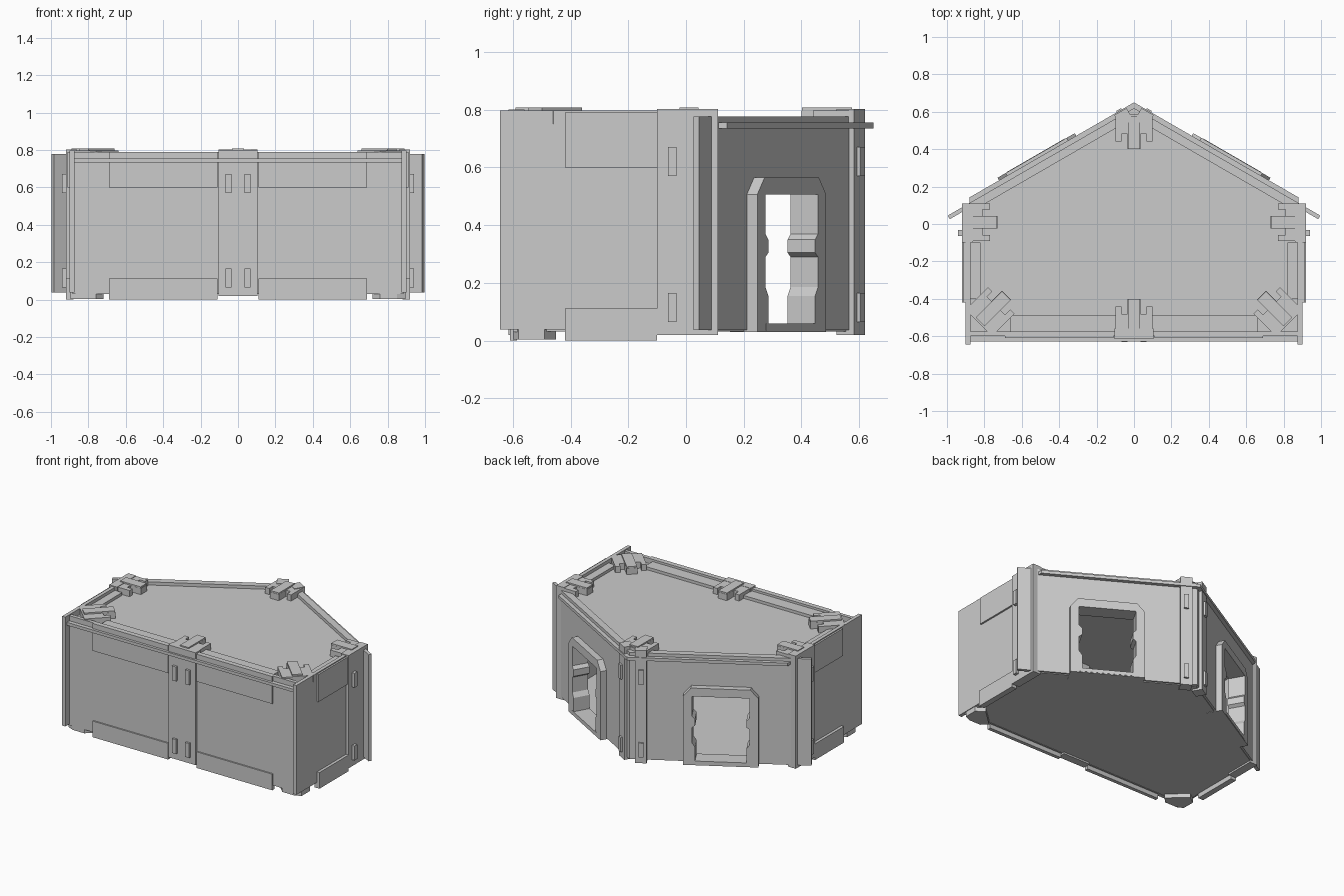
import bpy, math
from mathutils import Matrix, Vector

if "Cube" in bpy.data.objects:
    bpy.data.objects.remove(bpy.data.objects["Cube"])

A = math.radians(30)
# directions of the right angled wall: U runs along it, N points outward
U, N = Vector((math.cos(A), -math.sin(A), 0)), Vector((math.sin(A), math.cos(A), 0))
APEX = Vector((0, 0.62, 0))


def plate(name, loops, lo, hi, mat=None, mirror=False):
    """Flat plate from outline loops (later loops are holes), from lo to hi along its normal."""
    cu = bpy.data.curves.new(name, 'CURVE')
    cu.dimensions, cu.fill_mode = '2D', 'BOTH'
    cu.extrude = (hi - lo) / 2
    for pts in loops:
        s = cu.splines.new('POLY')
        s.points.add(len(pts) - 1)
        for p, (x, y) in zip(s.points, pts):
            p.co = (x, y, 0, 1)
        s.use_cyclic_u = True
    tmp = bpy.data.objects.new(name + "_outline", cu)
    bpy.context.collection.objects.link(tmp)
    dg = bpy.context.evaluated_depsgraph_get()
    me = bpy.data.meshes.new_from_object(tmp.evaluated_get(dg))
    bpy.data.objects.remove(tmp)
    me.transform(Matrix.Translation((0, 0, (lo + hi) / 2)))
    if mat:
        me.transform(mat)
    me.shade_flat()
    ob = bpy.data.objects.new(name, me)
    bpy.context.collection.objects.link(ob)
    if mirror:
        ob.modifiers.new("mirror", 'MIRROR').use_mirror_merge = False
    return ob


def rect(x0, x1, y0, y1):
    return [(x0, y0), (x1, y0), (x1, y1), (x0, y1)]


def box(name, x0, x1, y0, y1, z0, z1, mirror=True):
    return plate(name, [rect(x0, x1, y0, y1)], z0, z1, None, mirror)


def wall_plate(name, loops, n0, n1):
    """Plate on the angled wall; n is the distance outward from its face."""
    m = Matrix.Identity(4)
    for i, v in enumerate((U, Vector((0, 0, 1)), -N, APEX)):
        for r in range(3):
            m[r][i] = v[r]
    return plate(name, loops, -n1, -n0, m, True)


# floor and ceiling slabs; the ceiling edge shows as a ledge outside the walls
def room(front, side, corner, apex):
    return [(-side, front), (side, front), (side, corner), (0, apex), (-side, corner)]


plate("ceiling", [room(-0.628, 0.88, 0.142, 0.65)], 0.734, 0.755)
plate("floor", [room(-0.585, 0.885, 0.095, 0.605)], 0.032, 0.056)

# front wall with raised plates
box("front_wall", -0.885, 0.885, -0.60, -0.575, 0.03, 0.79, False)
box("front_top_plate", 0.11, 0.69, -0.61, -0.585, 0.60, 0.79)
box("front_bottom_plate", 0.11, 0.69, -0.61, -0.585, 0.0, 0.112)
box("front_post", -0.105, 0.105, -0.615, -0.56, 0.02, 0.80, False)

# side walls with raised plates
box("side_wall", 0.875, 0.90, -0.645, 0.10, 0.038, 0.797)
box("side_top_plate", 0.88, 0.912, -0.42, -0.10, 0.60, 0.79)
box("side_bottom_plate", 0.88, 0.92, -0.42, -0.10, 0.0, 0.112)
box("side_post", 0.86, 0.92, -0.10, 0.11, 0.02, 0.802)

# angled walls with doorway
C, OP = 0.58, 0.182
steps = [(OP - 0.02, 0.06), (OP - 0.02, 0.155), (OP, 0.185), (OP, 0.29),
         (OP - 0.02, 0.305), (OP - 0.02, 0.35), (OP, 0.37), (OP, 0.507)]
doorway = [(C + x, z) for x, z in steps] + [(C - x, z) for x, z in reversed(steps)]
half = [(0.238, 0.03), (0.238, 0.507), (0.188, 0.565)]
surround = [(C + x, z) for x, z in half] + [(C - x, z) for x, z in reversed(half)]
wall_plate("angled_wall", [rect(0, 1.15, 0.037, 0.777), doorway], -0.022, 0.0)
wall_plate("angled_wall_lining", [rect(0, 1.03, 0.037, 0.777), doorway], -0.045, -0.021)
wall_plate("door_surround", [surround, doorway], -0.068, 0.042)
wall_plate("door_sill", [rect(C - 0.18, C + 0.18, 0.035, 0.06)], -0.05, 0.044)
wall_plate("apex_post", [rect(0.035, 0.11, 0.02, 0.802)], -0.05, 0.02)

# upright clip pegs on the posts
for i, (z0, z1) in enumerate(((0.065, 0.165), (0.57, 0.67))):
    box(f"front_peg_{i}", 0.035, 0.066, -0.63, -0.60, z0, z1)
    box(f"side_peg_{i}", 0.91, 0.94, -0.063, -0.033, z0, z1)
    wall_plate(f"apex_peg_{i}", [rect(0.06, 0.09, z0, z1)], 0.0, 0.034)

# low beams on the ceiling behind the front and side rims
box("front_beam", 0.10, 0.66, -0.59, -0.49, 0.75, 0.775)
box("side_beam", 0.82, 0.88, -0.40, -0.10, 0.75, 0.775)


# forked clips lying across the rim: local +y points into the room
def clip(name, x, y, deg, depth, mirror):
    m = Matrix.Translation((x, y, 0)) @ Matrix.Rotation(math.radians(deg), 4, 'Z')
    d = depth
    right = [(0.10, 0), (0.10, d - 0.04), (0.068, d - 0.04), (0.068, d - 0.08),
             (0.034, d - 0.08), (0.034, d)]
    fork = right + [(-px, py) for px, py in reversed(right)]
    plate(name, [fork], 0.75, 0.798, m, mirror)
    plate(f"{name}_tongue", [rect(-0.033, 0.033, 0.01, d - 0.002)], 0.752, 0.808, m, mirror)


clip("front_clip", 0, -0.60, 0, 0.20, False)
clip("apex_clip", 0, 0.585, 180, 0.185, False)
clip("side_clip", 0.90, 0.01, 90, 0.17, True)
clip("corner_clip", 0.83, -0.53, 45, 0.21, True)

# braces under the front corners
brace = [(0.85, -0.60), (0.895, -0.58), (0.895, -0.49), (0.84, -0.45), (0.72, -0.56), (0.76, -0.60)]
plate("corner_brace", [brace], 0.004, 0.04, None, True)
